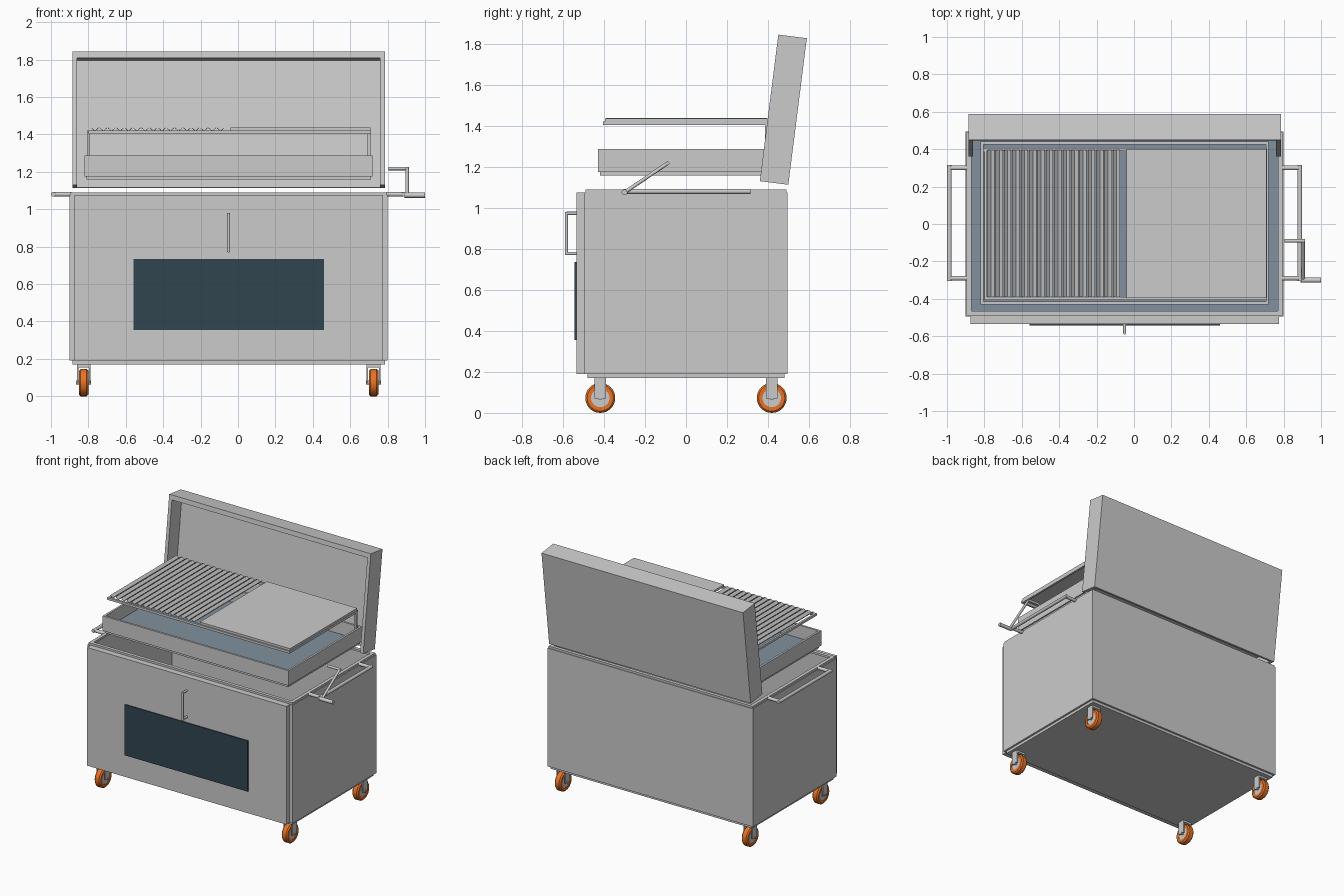
import bpy, bmesh, math
from mathutils import Vector, Matrix

if "Cube" in bpy.data.objects:
    bpy.data.objects.remove(bpy.data.objects["Cube"])

CX = -0.05  # body centre; the crank makes the overall bounds lopsided


def material(name, rgb):
    m = bpy.data.materials.new(name)
    m.diffuse_color = (*rgb, 1)
    m.use_nodes = True
    m.node_tree.nodes["Principled BSDF"].inputs["Base Color"].default_value = m.diffuse_color
    return m


ORANGE = material("orange_rubber", (0.80, 0.17, 0.02))
GLASS = material("dark_glass", (0.03, 0.06, 0.08))
SLATE = material("slate_lining", (0.22, 0.28, 0.34))


def finish(name, bm, mat=None, smooth=False):
    bmesh.ops.recalc_face_normals(bm, faces=bm.faces)
    me = bpy.data.meshes.new(name)
    bm.to_mesh(me)
    bm.free()
    ob = bpy.data.objects.new(name, me)
    bpy.context.collection.objects.link(ob)
    if mat:
        me.materials.append(mat)
    if smooth:
        bpy.context.view_layer.objects.active = ob
        ob.select_set(True)
        bpy.ops.object.shade_smooth_by_angle(angle=math.radians(35))
        ob.select_set(False)
    return ob


def add_box(bm, x0, x1, y0, y1, z0, z1):
    m = Matrix.Translation(((x0 + x1) / 2, (y0 + y1) / 2, (z0 + z1) / 2))
    m = m @ Matrix.Diagonal((x1 - x0, y1 - y0, z1 - z0, 1))
    bmesh.ops.create_cube(bm, size=1, matrix=m)


def boxes(name, items, mat=None):
    bm = bmesh.new()
    for b in items:
        add_box(bm, *b)
    return finish(name, bm, mat)


def open_box(name, x0, x1, y0, y1, z0, z1, t, floor):
    """Box without a lid: wall thickness t, floor thickness floor (0 = frame)."""
    bm = bmesh.new()
    outer = [(x0, y0), (x1, y0), (x1, y1), (x0, y1)]
    inner = [(x0 + t, y0 + t), (x1 - t, y0 + t), (x1 - t, y1 - t), (x0 + t, y1 - t)]
    zb = z0 + floor
    ob, ot = ([bm.verts.new((*p, z)) for p in outer] for z in (z0, z1))
    ib, it = ([bm.verts.new((*p, z)) for p in inner] for z in (zb, z1))
    for i in range(4):
        j = (i + 1) % 4
        bm.faces.new((ob[i], ob[j], ot[j], ot[i]))
        bm.faces.new((ib[i], ib[j], it[j], it[i]))
        bm.faces.new((ot[i], ot[j], it[j], it[i]))
        if not floor:
            bm.faces.new((ob[i], ob[j], ib[j], ib[i]))
    if floor:
        bm.faces.new(ob)
        bm.faces.new(ib)
    return finish(name, bm)


def rods(name, segments, r, mat=None, n=16):
    """Round bars between pairs of points."""
    bm = bmesh.new()
    for a, b in segments:
        a, b = Vector(a), Vector(b)
        d = b - a
        m = Matrix.Translation((a + b) / 2) @ d.to_track_quat('Z', 'Y').to_matrix().to_4x4()
        bmesh.ops.create_cone(bm, cap_ends=True, segments=n, radius1=r, radius2=r,
                              depth=d.length, matrix=m)
    return finish(name, bm, mat, True)


# Firebox body, rim, lining and base
open_box("body", CX - 0.85, CX + 0.85, -0.495, 0.495, 0.19, 1.075, 0.02, 0.02)
open_box("body_rim", CX - 0.845, CX + 0.845, -0.49, 0.49, 1.075, 1.09, 0.025, 0)
boxes("body_floor_lining", [(CX - 0.83, CX + 0.83, -0.475, 0.475, 0.21, 0.22)], SLATE)
boxes("base_plate", [(CX - 0.835, CX + 0.835, -0.48, 0.48, 0.17, 0.19)])

# Front door with window and pull handle
boxes("door", [(CX - 0.825, CX + 0.825, -0.535, -0.495, 0.19, 1.075)])
boxes("door_window", [(CX - 0.51, CX + 0.51, -0.543, -0.535, 0.355, 0.735)], GLASS)
rods("door_handle", [((CX, -0.583, 0.77), (CX, -0.583, 0.98)),
                     ((CX, -0.53, 0.777), (CX, -0.583, 0.777)),
                     ((CX, -0.53, 0.973), (CX, -0.583, 0.973))], 0.008)

# Casters
for sx in (-1, 1):
    for sy in (-1, 1):
        x, y, z = CX + sx * 0.775, sy * 0.418, 0.073
        bm = bmesh.new()
        prof = [(-0.025, 0.045), (-0.025, 0.064), (-0.016, 0.073),
                (0.016, 0.073), (0.025, 0.064), (0.025, 0.045)]
        rings = []
        for k in range(32):
            a = math.tau * k / 32
            rings.append([bm.verts.new((x + u, y + r * math.cos(a), z + r * math.sin(a)))
                          for u, r in prof])
        for k in range(32):
            p, q = rings[k], rings[(k + 1) % 32]
            for i in range(6):
                j = (i + 1) % 6
                bm.faces.new((p[i], p[j], q[j], q[i]))
        finish("caster_tyre", bm, ORANGE, True)
        rods("caster_hub", [((x - 0.021, y, z), (x + 0.021, y, z))], 0.046, n=32)
        rods("caster_axle", [((x - 0.04, y, z), (x + 0.04, y, z))], 0.01)
        boxes("caster_fork", [(x - 0.037, x - 0.029, y - 0.028, y + 0.028, 0.07, 0.162),
                              (x + 0.029, x + 0.037, y - 0.028, y + 0.028, 0.07, 0.162),
                              (x - 0.037, x + 0.037, y - 0.028, y + 0.028, 0.155, 0.17)])

# Side handles
for s in (-1, 1):
    wall, bar = CX + s * 0.84, CX + s * 0.937
    rods("side_handle", [((bar, -0.305, 1.08), (bar, 0.315, 1.08)),
                         ((wall, -0.29, 1.08), (bar, -0.29, 1.08)),
                         ((wall, 0.30, 1.08), (bar, 0.30, 1.08))], 0.0125)

# Lifting crank
rods("crank_arm", [((0.805, -0.09, 1.217), (0.913, -0.09, 1.217)),
                   ((0.905, -0.09, 1.217), (0.905, -0.30, 1.075))], 0.009)
rods("crank_grip", [((0.89, -0.30, 1.075), (1.0, -0.30, 1.075))], 0.014)

# Lid, open to the front and below, leaning back around its lower front edge
lid = boxes("lid", [(-0.835, 0.835, 0.12, 0.14, 0, 0.72),
                    (-0.835, -0.81, 0, 0.12, 0, 0.72),
                    (0.81, 0.835, 0, 0.12, 0, 0.72),
                    (-0.81, 0.81, 0, 0.12, 0.685, 0.72)])
lid.location = (CX, 0.36, 1.13)
lid.rotation_euler.x = math.radians(-7.2)

# Charcoal tray
open_box("tray", CX - 0.77, CX + 0.77, -0.43, 0.44, 1.175, 1.287, 0.015, 0.01)
boxes("tray_floor", [(CX - 0.755, CX + 0.755, -0.415, 0.425, 1.185, 1.19)], SLATE)
boxes("tray_base", [(CX - 0.76, CX + 0.76, -0.42, 0.43, 1.158, 1.175)])

# Posts carrying the cooking surface
boxes("grill_posts", [(CX + s * 0.75 - 0.008, CX + s * 0.75 + 0.008, 0.385, 0.405, 1.18, 1.42)
                      for s in (-1, 1)])
open_box("grill_frame", -0.80, 0.71, -0.405, 0.405, 1.403, 1.42, 0.015, 0)

# Flat griddle on the right
boxes("griddle_plate", [(-0.04, 0.708, -0.395, 0.40, 1.42, 1.436)])

# V-shaped grate channels on the left
bm = bmesh.new()
w, t, n = 0.019, 0.004, 16
for i in range(n):
    x = -0.765 + i * 0.0448
    prof = [(-w, 1.437), (0, 1.42), (w, 1.437), (w, 1.437 - t), (0, 1.42 - t), (-w, 1.437 - t)]
    f, b = ([bm.verts.new((x + u, y, z)) for u, z in prof] for y in (-0.39, 0.395))
    for k in range(6):
        m = (k + 1) % 6
        bm.faces.new((f[k], f[m], b[m], b[k]))
    for e in (f, b):
        bm.faces.new((e[0], e[1], e[4], e[5]))
        bm.faces.new((e[1], e[2], e[3], e[4]))
finish("grate_channels", bm)
